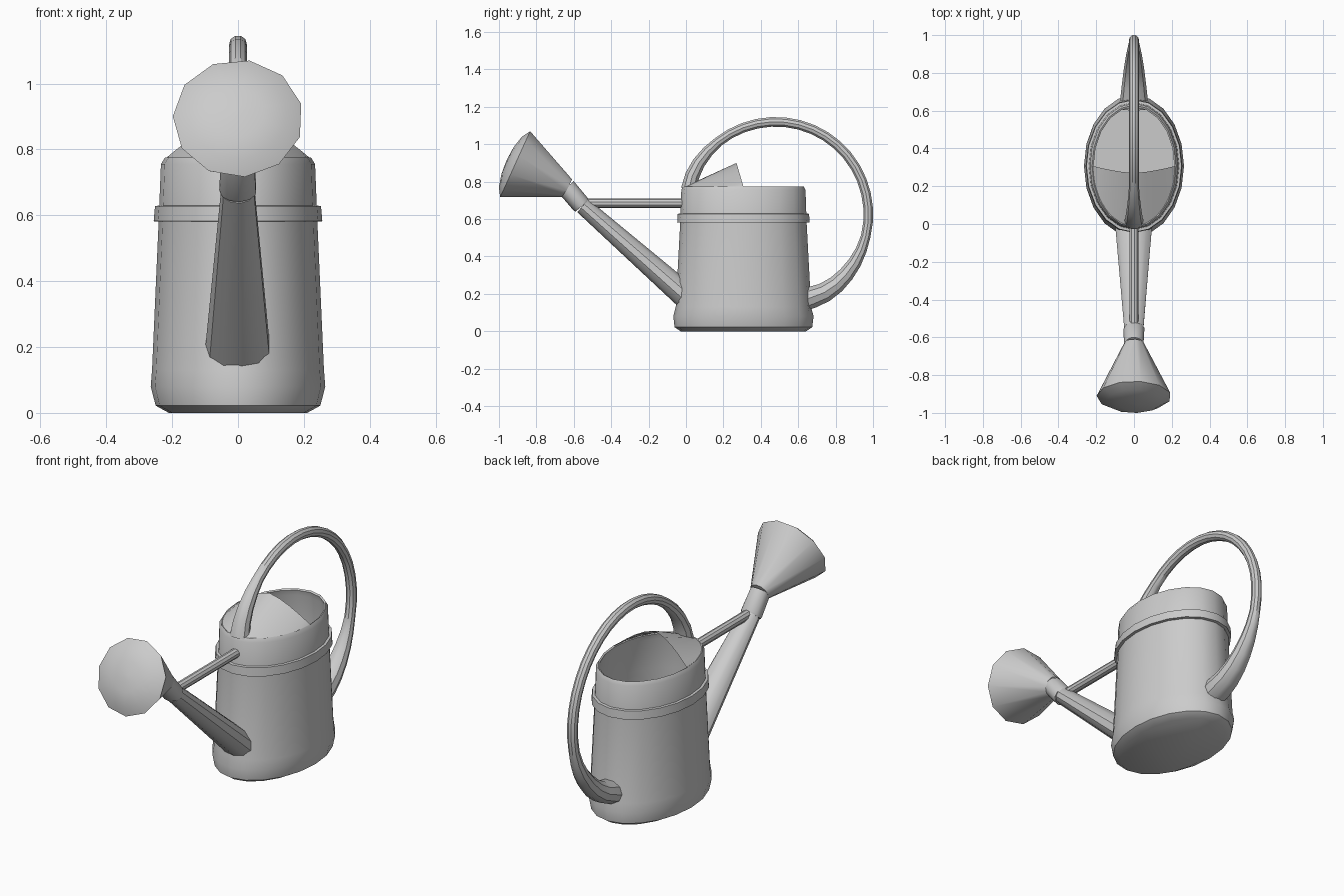
import bpy, bmesh, math
from mathutils import Vector

if "Cube" in bpy.data.objects:
    bpy.data.objects.remove(bpy.data.objects["Cube"])

X = Vector((1, 0, 0))


def ring(y, z, direction, rx, rn, sides, turn=0.0):
    """Elliptical section centred on x = 0, square to a direction in the yz plane."""
    d = Vector((0, direction[0], direction[1])).normalized()
    n = d.cross(X)
    c = Vector((0, y, z))
    angles = [2 * math.pi * i / sides + turn for i in range(sides)]
    return [c + X * rx * math.cos(a) + n * rn * math.sin(a) for a in angles]


def loft(name, rings, closed=True, caps=True):
    """Skin a series of equal-length point loops."""
    bm = bmesh.new()
    loops = [[bm.verts.new(p) for p in r] for r in rings]
    count = len(loops[0])
    for a, b in zip(loops, loops[1:]):
        for i in range(count if closed else count - 1):
            j = (i + 1) % count
            bm.faces.new((a[i], a[j], b[j], b[i]))
    if caps:
        bm.faces.new(loops[0][::-1])
        bm.faces.new(loops[-1])
    bmesh.ops.remove_doubles(bm, verts=bm.verts, dist=1e-4)
    bmesh.ops.recalc_face_normals(bm, faces=bm.faces)
    mesh = bpy.data.meshes.new(name)
    bm.to_mesh(mesh)
    bm.free()
    obj = bpy.data.objects.new(name, mesh)
    bpy.context.collection.objects.link(obj)
    return obj


def upright(profile, sides=20):
    return [ring(0.307, z, (0, 1), rx, ry, sides) for rx, ry, z in profile]


def along(start, direction, sections, sides=11):
    """Sections (distance, rx, rn) along a straight axis."""
    d = Vector(direction).normalized()
    return [ring(start[0] + d.x * t, start[1] + d.y * t, d, rx, rn, sides, 0.25)
            for t, rx, rn in sections]


# body: outer wall, rim, then the inner wall down to the floor
loft("body", upright([
    (0.21, 0.335, 0.0), (0.25, 0.368, 0.022), (0.265, 0.375, 0.08),
    (0.261, 0.362, 0.13), (0.241, 0.338, 0.58), (0.234, 0.332, 0.755),
    (0.222, 0.322, 0.775), (0.214, 0.312, 0.77), (0.222, 0.320, 0.74),
    (0.23, 0.326, 0.58), (0.25, 0.350, 0.12), (0.245, 0.352, 0.03)]))

# raised band around the body
loft("band", upright([
    (0.236, 0.333, 0.58), (0.256, 0.354, 0.582),
    (0.252, 0.351, 0.628), (0.234, 0.331, 0.63)]), caps=False)

# hood: from the front half of the rim up to a raised rear edge
rim, arch = [], []
for i in range(13):
    a = math.pi * i / 12
    c = math.cos(a)
    rim.append((0.218 * c, 0.307 - 0.318 * math.sin(a), 0.772))
    rise = 1 - abs(c) ** 1.5
    arch.append((0.218 * c, 0.307 - 0.037 * rise, 0.774 + 0.126 * rise))
loft("hood", [rim, arch], closed=False, caps=False)

# spout and its collar
loft("spout", along((0.02, 0.17), (-0.57, 0.50),
                    [(0, 0.102, 0.07), (0.76, 0.052, 0.046)]))
loft("spout_collar", along((-0.555, 0.67), (-0.085, 0.10), [
    (0, 0.055, 0.046), (0.01, 0.057, 0.051), (0.13, 0.052, 0.052)]))

# sprinkler rose: cone with a gently domed face
loft("rose", along((-0.64, 0.77), (-0.91, 0.413), [
    (-0.01, 0.052, 0.052), (0.30, 0.198, 0.196), (0.328, 0.15, 0.15),
    (0.345, 0.08, 0.08), (0.35, 0.01, 0.01)]))

# brace between spout and body
loft("brace", along((0.0, 0.685), (-1, 0),
                    [(0, 0.025, 0.025), (0.55, 0.025, 0.025)], 10))

# handle: a big arc that flares at both ends
steps = 26
handle = []
first, last = math.radians(164), math.radians(-67)
for i in range(steps + 1):
    t = i / steps
    a = first + (last - first) * t
    near = min(i, steps - i)
    pinch = 0.012 if near == 0 else 0.003 if near == 1 else 0
    top_flare = max(0, 1 - t / 0.16)
    low_flare = max(0, 1 - (1 - t) / 0.22)
    rad = 0.495 - pinch
    handle.append(ring(0.48 + rad * math.cos(a), 0.625 + rad * math.sin(a),
                       (math.sin(a), -math.cos(a)),
                       0.027 + 0.025 * top_flare + 0.045 * low_flare,
                       0.027 + 0.018 * top_flare + 0.035 * low_flare, 10))
# lower end runs into the body wall
handle.append(ring(0.61, 0.16, (-1, -0.15), 0.07, 0.062, 10))
loft("handle", handle)

# soft shading with sharp creases
bpy.ops.object.select_all(action='SELECT')
bpy.context.view_layer.objects.active = bpy.data.objects["body"]
bpy.ops.object.shade_smooth_by_angle(angle=math.radians(35))
